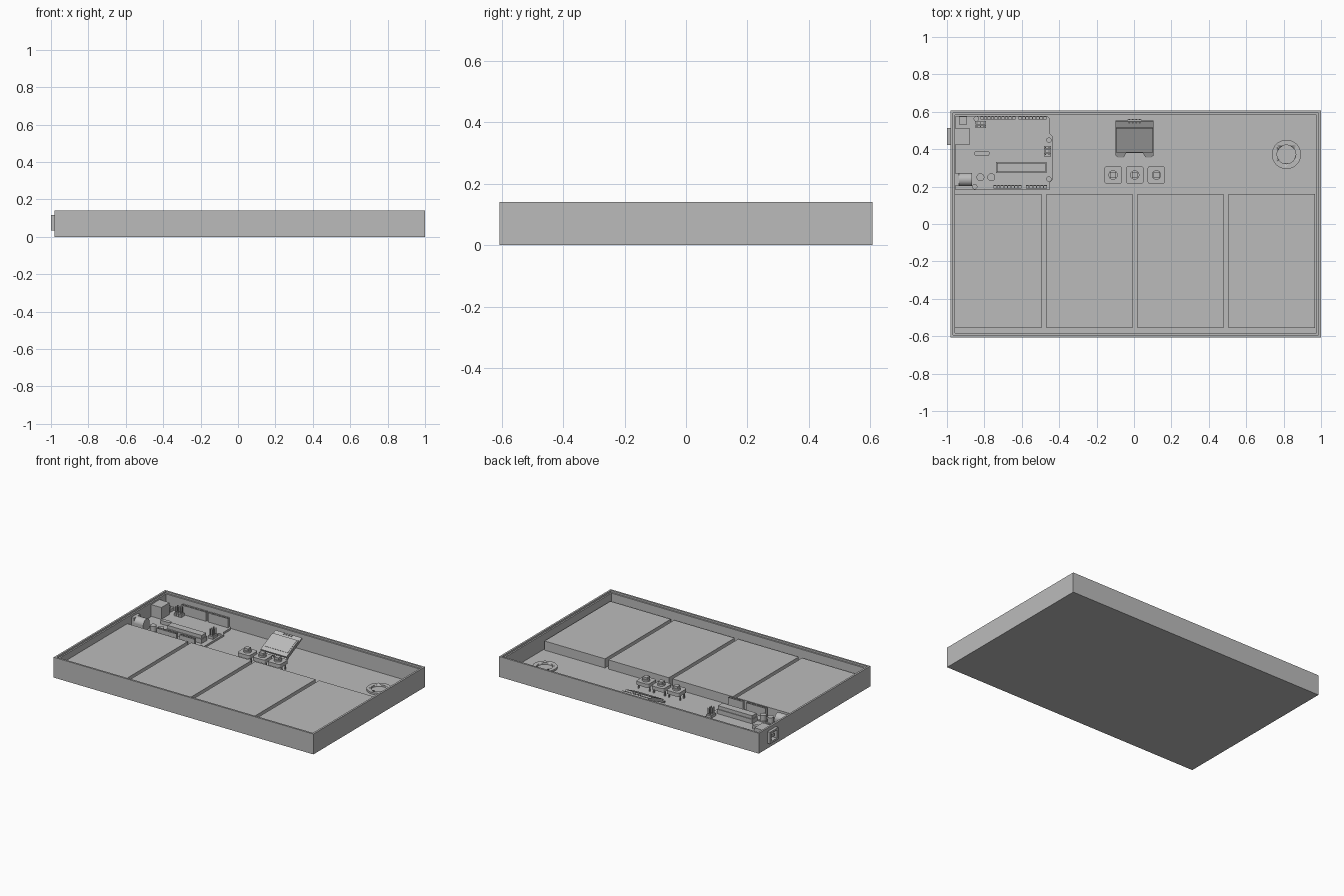
import bpy, bmesh, math
from mathutils import Matrix, Vector

if "Cube" in bpy.data.objects:
    bpy.data.objects.remove(bpy.data.objects["Cube"])

grey = bpy.data.materials.new("plain_grey")
grey.use_nodes = True
COLOUR = (0.5, 0.5, 0.5, 1)
grey.diffuse_color = COLOUR
grey.node_tree.nodes["Principled BSDF"].inputs["Base Color"].default_value = COLOUR

FLOOR, BOARD, PITCH = 0.022, 0.035, 0.0188


def finish(name, bm, smooth=False):
    bmesh.ops.recalc_face_normals(bm, faces=bm.faces)
    mesh = bpy.data.meshes.new(name)
    bm.to_mesh(mesh)
    bm.free()
    obj = bpy.data.objects.new(name, mesh)
    bpy.context.collection.objects.link(obj)
    mesh.materials.append(grey)
    if smooth:
        bpy.ops.object.select_all(action="DESELECT")
        obj.select_set(True)
        bpy.context.view_layer.objects.active = obj
        bpy.ops.object.shade_smooth_by_angle()
    return obj


def add_box(bm, x, y, z):
    """Add a box from three (low, high) ranges."""
    size = [b - a for a, b in (x, y, z)]
    mid = [(a + b) / 2 for a, b in (x, y, z)]
    m = Matrix.Translation(mid) @ Matrix.Diagonal((*size, 1))
    return bmesh.ops.create_cube(bm, size=1, matrix=m)["verts"]


def box(name, x, y, z):
    bm = bmesh.new()
    add_box(bm, x, y, z)
    return finish(name, bm)


def add_cylinder(bm, x, y, z, r, sides=24):
    m = Matrix.Translation((x, y, (z[0] + z[1]) / 2))
    bmesh.ops.create_cone(bm, cap_ends=True, segments=sides, radius1=r, radius2=r,
                          depth=z[1] - z[0], matrix=m)


def add_prism(bm, outline, z):
    face = bm.faces.new([bm.verts.new((x, y, z[0])) for x, y in outline])
    top = bmesh.ops.extrude_face_region(bm, geom=[face])["geom"]
    verts = [v for v in top if isinstance(v, bmesh.types.BMVert)]
    bmesh.ops.translate(bm, verts=verts, vec=(0, 0, z[1] - z[0]))


def rounded_rect(cx, cy, hx, hy, r, steps=6):
    pts = []
    for i, (sx, sy) in enumerate(((1, 1), (-1, 1), (-1, -1), (1, -1))):
        for k in range(steps + 1):
            a = math.pi / 2 * (i + k / steps)
            pts.append((cx + sx * (hx - r) + r * math.cos(a),
                        cy + sy * (hy - r) + r * math.sin(a)))
    return pts


def cut(obj, cutter):
    cutter.hide_render = True
    cutter.hide_viewport = True
    mod = obj.modifiers.new("cut", "BOOLEAN")
    mod.operation = "DIFFERENCE"
    mod.object = cutter
    mod.solver = "EXACT"
    bpy.context.view_layer.update()
    mesh = bpy.data.meshes.new_from_object(obj.evaluated_get(bpy.context.evaluated_depsgraph_get()))
    obj.modifiers.clear()
    obj.data = mesh
    bpy.data.objects.remove(cutter)


# Open tray with a stepped rim
tray = box("tray", (-0.98, 1.0), (-0.607, 0.607), (0, 0.14))
cut(tray, box("tray_cavity", (-0.957, 0.977), (-0.583, 0.583), (FLOOR, 0.2)))
cut(tray, box("rim_step", (-0.967, 0.987), (-0.594, 0.594), (0.128, 0.2)))
cut(tray, box("port_opening", (-1.1, -0.95), (0.422, 0.513), (BOARD, 0.116)))

# Four flat blocks
for i in range(4):
    x = -0.956 + i * 0.4873
    box(f"block_{i + 1}", (x, x + 0.461), (-0.557, 0.16), (FLOOR, 0.085))

# Circuit board with mounting holes
bm = bmesh.new()
add_prism(bm, [(-0.955, 0.182), (-0.452, 0.182), (-0.452, 0.22), (-0.432, 0.24),
               (-0.432, 0.465), (-0.452, 0.485), (-0.452, 0.565), (-0.465, 0.578),
               (-0.955, 0.578)], (FLOOR, BOARD))
circuit_board = finish("circuit_board", bm)
bm = bmesh.new()
for x, y in ((-0.843, 0.562), (-0.455, 0.448), (-0.455, 0.24), (-0.852, 0.2)):
    add_cylinder(bm, x, y, (FLOOR + 0.001, 0.1), 0.012)
cut(circuit_board, finish("mounting_holes", bm))

# Data port with a tongue inside its mouth
port = box("data_port", (-1.0, -0.88), (0.422, 0.513), (BOARD, 0.116))
cut(port, box("port_mouth", (-1.1, -0.94), (0.438, 0.497), (0.048, 0.104)))
box("port_tongue", (-0.99, -0.94), (0.452, 0.483), (0.066, 0.086))

# Barrel power jack
box("jack_base", (-0.956, -0.865), (0.203, 0.273), (BOARD, 0.075))
box("jack_collar", (-0.956, -0.935), (0.203, 0.273), (0.075, 0.112))
bm = bmesh.new()
add_cylinder(bm, 0, 0, (-0.045, 0.045), 0.035, 32)
bm.transform(Matrix.Translation((-0.91, 0.238, 0.077)) @ Matrix.Rotation(math.pi / 2, 4, "Y"))
finish("jack_barrel", bm, True)

# Reset switch
box("reset_body", (-0.935, -0.892), (0.533, 0.576), (BOARD, 0.056))
bm = bmesh.new()
add_cylinder(bm, -0.9135, 0.5545, (0.056, 0.064), 0.012)
finish("reset_plunger", bm, True)

# Capacitors on square feet
for i, x in enumerate((-0.821, -0.763)):
    box(f"capacitor_foot_{i + 1}", (x - 0.024, x + 0.024), (0.226, 0.274), (BOARD, 0.04))
    bm = bmesh.new()
    add_cylinder(bm, x, 0.25, (0.04, 0.077), 0.021)
    finish(f"capacitor_{i + 1}", bm, True)

# Oscillator can
bm = bmesh.new()
add_prism(bm, rounded_rect(-0.813, 0.377, 0.041, 0.0125, 0.0124), (BOARD, 0.06))
finish("oscillator", bm, True)

# Main chip in its socket
box("chip_socket", (-0.737, -0.468), (0.273, 0.332), (BOARD, 0.065))
box("main_chip", (-0.733, -0.472), (0.278, 0.327), (0.065, 0.088))


# Pin sockets: a row of cells, each with a square hole
def pin_socket(name, x0, count, y):
    bm = bmesh.new()
    for i in range(count):
        x = x0 + i * PITCH
        verts = add_box(bm, (x, x + PITCH), (y - 0.0095, y + 0.0095), (BOARD, 0.098))
        top = max({f for v in verts for f in v.link_faces},
                  key=lambda f: f.calc_center_median().z)
        bmesh.ops.inset_individual(bm, faces=[top], thickness=0.005)
        hole = bmesh.ops.extrude_discrete_faces(bm, faces=[top])["faces"][0]
        bmesh.ops.translate(bm, verts=hole.verts, vec=(0, 0, -0.03))
    finish(name, bm)


pin_socket("back_socket_long", -0.822, 10, 0.567)
pin_socket("back_socket_short", -0.618, 8, 0.567)
pin_socket("front_socket_long", -0.752, 8, 0.198)
pin_socket("front_socket_short", -0.578, 6, 0.198)


# Pin blocks: square bases with upright pins
def pin_block(name, cx, cy, columns, rows):
    bm = bmesh.new()
    for i in range(columns):
        for j in range(rows):
            x = cx + (i - (columns - 1) / 2) * PITCH
            y = cy + (j - (rows - 1) / 2) * PITCH
            add_box(bm, (x - 0.009, x + 0.009), (y - 0.009, y + 0.009), (BOARD, 0.054))
            add_box(bm, (x - 0.003, x + 0.003), (y - 0.003, y + 0.003), (0.054, 0.098))
    finish(name, bm)


pin_block("pin_block_back", -0.82, 0.531, 3, 2)
pin_block("pin_block_side", -0.463, 0.39, 2, 3)

# Tilted display: notched board, glass and pins
tilt = Matrix.Translation((0.003, 0.458, 0.072)) @ Matrix.Rotation(math.radians(26), 4, "X")
bm = bmesh.new()
half = [(0, -0.085), (0.045, -0.085), (0.058, -0.11), (0.09, -0.11), (0.101, -0.1), (0.101, 0.103)]
add_prism(bm, half + [(-x, y) for x, y in reversed(half[1:])], (-0.006, 0.006))
bm.transform(tilt)
display_board = finish("display_board", bm)
bm = bmesh.new()
add_box(bm, (-0.099, 0.099), (-0.076, 0.068), (0.006, 0.017))
add_box(bm, (-0.09, 0.09), (-0.045, 0.058), (0.017, 0.019))
bm.transform(tilt)
finish("display_glass", bm)
bm = bmesh.new()
for i in range(4):
    x = (i - 1.5) * PITCH
    add_box(bm, (x - 0.004, x + 0.004), (0.088, 0.096), (-0.04, 0.012))
add_box(bm, (-2 * PITCH, 2 * PITCH), (0.083, 0.101), (-0.024, -0.006))
bm.transform(tilt)
finish("display_pins", bm)

# Three push buttons on legs
for i in range(3):
    x, y = -0.112 + i * 0.116, 0.262
    bm = bmesh.new()
    add_prism(bm, rounded_rect(x, y, 0.047, 0.047, 0.014), (0.055, 0.08))
    finish(f"button_body_{i + 1}", bm, True)
    bm = bmesh.new()
    add_cylinder(bm, x, y, (0.08, 0.092), 0.025)
    finish(f"button_collar_{i + 1}", bm, True)
    box(f"button_cap_{i + 1}", (x - 0.016, x + 0.016), (y - 0.016, y + 0.016), (0.092, 0.107))
    bm = bmesh.new()
    for sx in (-1, 1):
        for sy in (-1, 1):
            lx, ly = x + sx * 0.042, y + sy * 0.02
            add_box(bm, (lx - 0.003, lx + 0.003), (ly - 0.005, ly + 0.005), (FLOOR, 0.06))
    finish(f"button_legs_{i + 1}", bm)

# Low ring on the floor
bm = bmesh.new()
add_cylinder(bm, 0.815, 0.372, (FLOOR - 0.01, FLOOR + 0.012), 0.078, 40)
ring = finish("floor_ring", bm, True)
bm = bmesh.new()
add_cylinder(bm, 0.815, 0.372, (FLOOR - 0.002, 0.1), 0.05, 40)
cut(ring, finish("ring_bore", bm, True))
